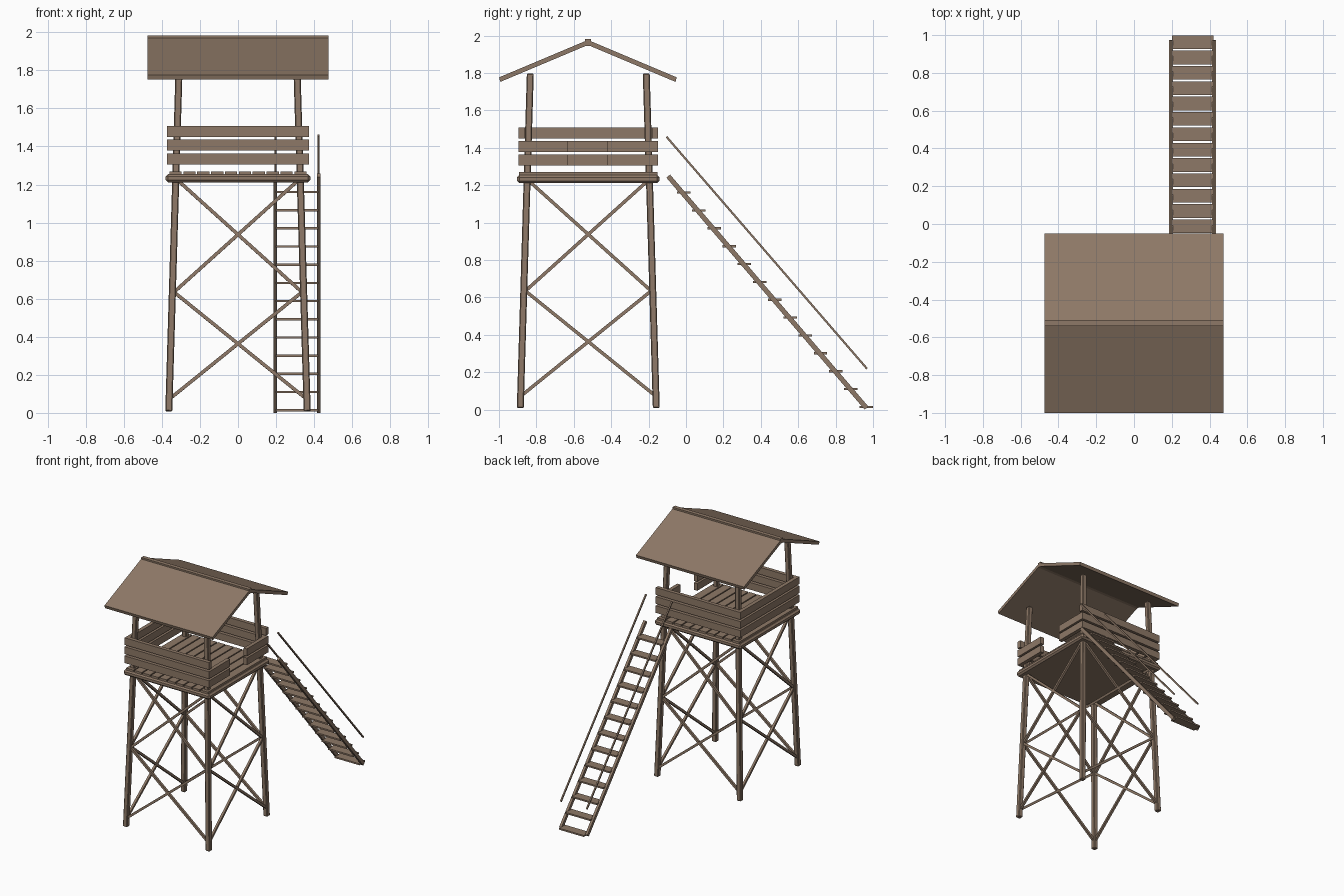
import bpy, bmesh
from mathutils import Vector, Matrix

cube = bpy.data.objects.get("Cube")
if cube:
    bpy.data.objects.remove(cube, do_unlink=True)

wood = bpy.data.materials.new("brown wood")
wood.use_nodes = True
WOOD = (0.27, 0.19, 0.135, 1)
wood.diffuse_color = WOOD
wood.node_tree.nodes["Principled BSDF"].inputs["Base Color"].default_value = WOOD

CY = -0.5225          # centre of the tower in y


def make(name, bm, bevel=0):
    bmesh.ops.recalc_face_normals(bm, faces=bm.faces)
    mesh = bpy.data.meshes.new(name)
    bm.to_mesh(mesh)
    bm.free()
    mesh.materials.append(wood)
    ob = bpy.data.objects.new(name, mesh)
    bpy.context.collection.objects.link(ob)
    if bevel:
        mod = ob.modifiers.new("soft edges", "BEVEL")
        mod.width = bevel
        mod.segments = 1
    return ob


def box(name, x, y, z, bevel=0):
    """Box from three (low, high) ranges."""
    bm = bmesh.new()
    mid = [(a + b) / 2 for a, b in (x, y, z)]
    size = [b - a for a, b in (x, y, z)]
    bmesh.ops.create_cube(bm, size=1, matrix=Matrix.Translation(mid) @ Matrix.Diagonal((*size, 1)))
    return make(name, bm, bevel)


def beam(name, a, b, w, d, bevel=0):
    """Square-cut timber from a to b; w is measured near the x axis."""
    a, b = Vector(a), Vector(b)
    up = (b - a).normalized()
    side = (Vector((1, 0, 0)) - up * up.x).normalized()
    rot = Matrix((side, up.cross(side), up)).transposed().to_4x4()
    bm = bmesh.new()
    bmesh.ops.create_cube(bm, size=1, matrix=Matrix.Translation((a + b) / 2) @ rot
                          @ Matrix.Diagonal((w, d, (b - a).length, 1)))
    return make(name, bm, bevel)


def leg_point(sx, sy, z):
    """Centre of a leaning leg at height z."""
    r = 0.364 - 0.03 * z
    return (sx * r, CY + sy * r, z)


# Leaning corner legs
corners = [(-1, -1), (1, -1), (1, 1), (-1, 1)]
for sx, sy in corners:
    beam("corner_leg", leg_point(sx, sy, 0.012), leg_point(sx, sy, 1.8), 0.037, 0.037, 0.005)

# Cross braces, two tiers on each side
for i, c in enumerate(corners):
    n = corners[(i + 1) % 4]
    for low, high in ((0.075, 0.645), (0.63, 1.235)):
        for p, q in ((c, n), (n, c)):
            beam("cross_brace", leg_point(*p, low), leg_point(*q, high), 0.018, 0.018)

# Platform base and deck planks
box("platform_base", (-0.38, 0.38), (CY - 0.38, CY + 0.38), (1.215, 1.258), 0.012)
COUNT, PITCH = 10, 0.073
for i in range(COUNT):
    x = (i - (COUNT - 1) / 2) * PITCH
    box("deck_plank", (x - 0.032, x + 0.032), (CY - 0.37, CY + 0.37), (1.25, 1.273))

# Guard rails, with an opening on the left side
R, T = 0.372, 0.03
for row, z in enumerate((1.31, 1.382, 1.454)):
    h = (z, z + 0.057)
    box("front_rail", (-R, R), (CY - R, CY - R + T), h)
    box("back_rail", (-R, R), (CY + R - T, CY + R), h)
    box("right_rail", (-R, -R + T), (CY - R + T, CY + R - T), h)
    if row < 2:
        for y in ((CY - R + T, -0.63), (-0.42, CY + R - T)):
            box("left_short_rail", (R - T, R), y, h)

# Gable roof panels and ridge board
for s in (-1, 1):
    bm = bmesh.new()
    section = [(0, 1.98), (0.475, 1.78), (0.468, 1.756), (0, 1.953)]
    face = bm.faces.new([bm.verts.new((-0.475, CY - 0.002 + s * y, z)) for y, z in section])
    ext = bmesh.ops.extrude_face_region(bm, geom=[face])
    bmesh.ops.translate(bm, vec=(0.95, 0, 0), verts=[v for v in ext["geom"] if isinstance(v, bmesh.types.BMVert)])
    make("roof_panel", bm)
box("ridge_board", (-0.475, 0.475), (CY - 0.017, CY + 0.015), (1.948, 1.986))

# Stair stringers and handrails
for x in (0.196, 0.424):
    beam("stair_stringer", (x, 0.965, 0.012), (x, -0.095, 1.252), 0.02, 0.026)
    beam("handrail", (x, 0.968, 0.222), (x, -0.104, 1.462), 0.011, 0.011)

# Stair treads
for i in range(13):
    y, z = 0.963 - 0.0813 * i, 0.018 + 0.0955 * i
    box("stair_tread", (0.2, 0.42), (y - 0.036, y + 0.036), (z - 0.006, z + 0.006))

# Rest the lowest point on the ground
bpy.context.view_layer.update()
obs = [o for o in bpy.data.objects if o.type == "MESH" and wood.name in o.data.materials]
low = min((o.matrix_world @ v.co).z for o in obs for v in o.data.vertices)
for o in obs:
    o.location.z -= low
